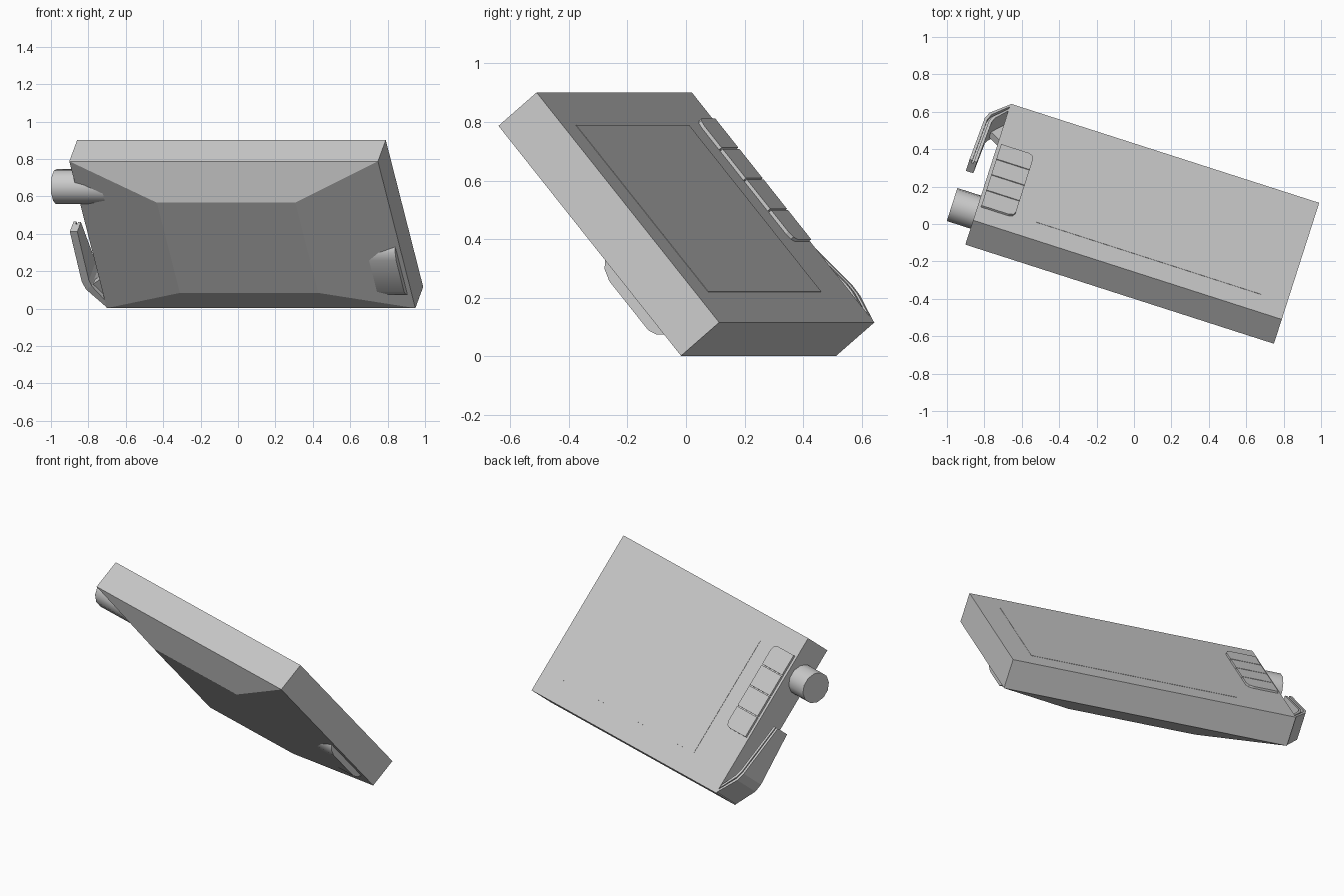
import bpy, bmesh, math
from mathutils import Matrix, Vector

if "Cube" in bpy.data.objects:
    bpy.data.objects.remove(bpy.data.objects["Cube"])

# Tilted frame: a along the long edge, b down the slope, c out of the screen face
U = Vector((1.65, -0.53, 0)).normalized()
V = Vector((0.21, 0.62, -0.785)).normalized()
V = (V - U * V.dot(U)).normalized()
N = U.cross(V)
M = Matrix.Translation((-0.86, 0.02, 0.901)) @ Matrix((U, V, N)).transposed().to_4x4()
L, W, T = 1.733, 1.022, 0.178


def loft(name, rings, smooth=False):
    """Skin equal-length rings given in the tilted frame and cap both ends."""
    bm = bmesh.new()
    loops = [[bm.verts.new(M @ Vector(p)) for p in r] for r in rings]
    n = len(loops[0])
    for r, s in zip(loops, loops[1:]):
        for i in range(n):
            j = (i + 1) % n
            bm.faces.new((r[i], r[j], s[j], s[i]))
    bm.faces.new(loops[0][::-1])
    bm.faces.new(loops[-1])
    bmesh.ops.recalc_face_normals(bm, faces=bm.faces)
    me = bpy.data.meshes.new(name)
    bm.to_mesh(me)
    bm.free()
    ob = bpy.data.objects.new(name, me)
    bpy.context.collection.objects.link(ob)
    if smooth:
        bpy.ops.object.select_all(action='DESELECT')
        bpy.context.view_layer.objects.active = ob
        ob.select_set(True)
        bpy.ops.object.shade_smooth_by_angle(angle=math.radians(40))
    return ob


def rect(a0, a1, b0, b1, c):
    return [(a0, b0, c), (a1, b0, c), (a1, b1, c), (a0, b1, c)]


def plate(name, outline, c0, c1):
    return loft(name, [[(a, b, c) for a, b in outline] for c in (c0, c1)])


def bar(name, outline, a0, a1):
    return loft(name, [[(a, b, c) for b, c in outline] for a in (a0, a1)], True)


# Case with a tapered back
loft("case", [rect(0, L, 0, W, 0), rect(0, L, 0, W, -T),
              rect(0.478, 1.255, 0.197, 0.825, -0.287)])

# Screen panel
plate("screen", [(0.325, 0.145), (1.586, 0.145), (1.586, 0.886), (0.325, 0.886)], -0.02, 0.0015)

# Row of four buttons, the end ones with rounded corners
b0, step, gap, r = 0.125, 0.136, 0.006, 0.035
for i in range(4):
    lo, hi = b0 + i * step, b0 + (i + 1) * step - gap
    out = [(0.018, lo)]
    if i == 0:
        out += [(0.205 - r, lo), (0.205 - r * 0.3, lo + r * 0.3), (0.205, lo + r)]
    else:
        out += [(0.205, lo)]
    if i == 3:
        out += [(0.205, hi - r), (0.205 - r * 0.3, hi - r * 0.3), (0.205 - r, hi)]
    else:
        out += [(0.205, hi)]
    out += [(0.018, hi)]
    plate(f"button_{i + 1}", out, -0.02, 0.012)

# Round knob through the left end
bar("knob", [(0.22 + 0.093 * math.cos(k * math.tau / 12 + 0.26),
              -0.124 + 0.093 * math.sin(k * math.tau / 12 + 0.26)) for k in range(12)], -0.133, 0.4)

# Rounded foot under the right end
bar("rear_foot", [(0.58, -0.15), (0.59, -0.182), (0.615, -0.205), (0.657, -0.218),
                  (0.875, -0.218), (0.905, -0.205), (0.925, -0.182), (0.93, -0.15)], 1.45, 1.71)

# Clip: outer and inner walls with a lower web between
path = [(0.0, 1.015, 0.0, -0.178), (-0.092, 0.90, -0.003, -0.17),
        (-0.108, 0.85, -0.006, -0.165), (-0.118, 0.53, -0.045, -0.13)]


def clip_strip(name, d0, d1, drop):
    rings = []
    for i, (a, b, top, bot) in enumerate(path):
        # inward shift: up the end at the root, sideways along the arm
        da, db = [(0, -1.2), (0.85, -0.6), (1, -0.25), (1, 0)][i]
        p, q = (a + da * d0, b + db * d0), (a + da * d1, b + db * d1)
        rings.append([(*p, top - drop), (*q, top - drop), (*q, bot), (*p, bot)])
    loft(name, rings)


clip_strip("clip_outer", 0, 0.016, 0)
clip_strip("clip_web", 0.016, 0.026, 0.02)
clip_strip("clip_inner", 0.026, 0.042, 0.004)

# Gusset inside the clip root
plate("clip_gusset", [(0.01, 0.83), (-0.055, 0.88), (0.01, 0.98)], -0.15, -0.11)
